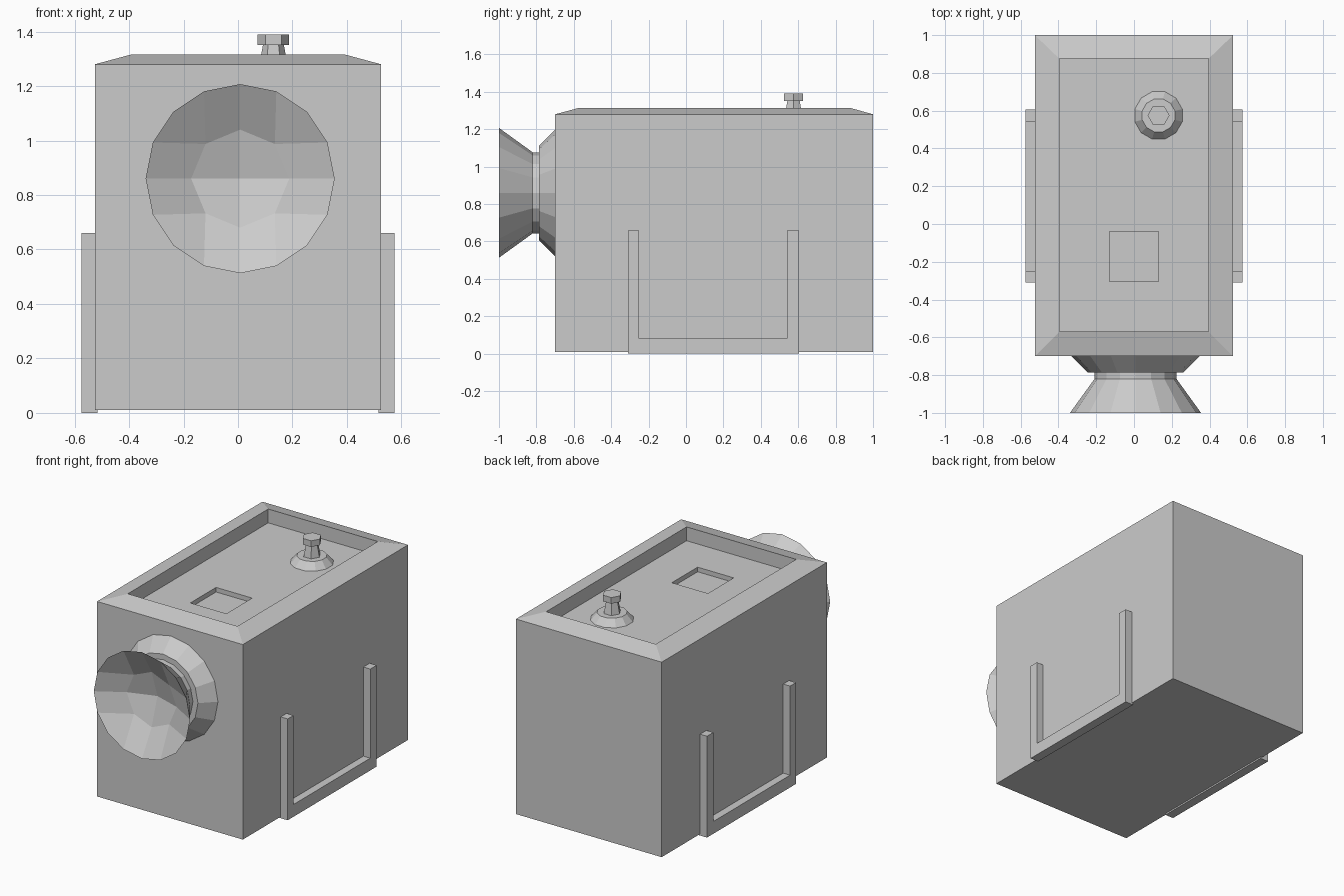
import bpy, bmesh, math

if "Cube" in bpy.data.objects:
    bpy.data.objects.remove(bpy.data.objects["Cube"])

grey = bpy.data.materials.new("plain grey")
grey.diffuse_color = (0.6, 0.6, 0.6, 1)
grey.use_nodes = True
grey.node_tree.nodes["Principled BSDF"].inputs["Base Color"].default_value = grey.diffuse_color


def finish(name, bm):
    bmesh.ops.recalc_face_normals(bm, faces=bm.faces)
    mesh = bpy.data.meshes.new(name)
    bm.to_mesh(mesh)
    bm.free()
    mesh.materials.append(grey)
    obj = bpy.data.objects.new(name, mesh)
    bpy.context.collection.objects.link(obj)
    return obj


def skin(bm, rings):
    """Join consecutive loops of equal length with quads."""
    for a, b in zip(rings, rings[1:]):
        n = len(a)
        for i in range(n):
            bm.faces.new((a[i], a[(i + 1) % n], b[(i + 1) % n], b[i]))


def lathe_up(name, x, y, profile, sides, turn=0.0):
    """Capped turned part standing on z; profile is (radius, z)."""
    bm = bmesh.new()
    ang = [math.tau * i / sides + turn for i in range(sides)]
    rings = [[bm.verts.new((x + r * math.cos(a), y + r * math.sin(a), z)) for a in ang]
             for r, z in profile]
    skin(bm, rings)
    bm.faces.new(rings[0])
    bm.faces.new(rings[-1])
    return finish(name, bm)


# Box body: stacked rectangles (x0, x1, y0, y1, z) up over the rim and into the recesses
levels = [(-0.525, 0.525, -0.70, 1.00, 0.01),
          (-0.525, 0.525, -0.70, 1.00, 1.28),
          (-0.395, 0.395, -0.57, 0.875, 1.315),
          (-0.395, 0.395, -0.57, 0.875, 1.225),
          (-0.13, 0.13, -0.305, -0.04, 1.225),
          (-0.13, 0.13, -0.305, -0.04, 1.195)]
bm = bmesh.new()
rings = [[bm.verts.new(p) for p in ((x0, y0, z), (x1, y0, z), (x1, y1, z), (x0, y1, z))]
         for x0, x1, y0, y1, z in levels]
skin(bm, rings)
bm.faces.new(rings[0])
bm.faces.new(rings[-1])
finish("box_body", bm)

# Horn on the front: flange, neck and bell turned around y
cx, cz = 0.008, 0.86
bm = bmesh.new()


def ring_point(r, y, a):
    return bm.verts.new((cx + r * math.cos(a), y, cz + r * math.sin(a)))


profile = [(0.338, -0.70), (0.253, -0.785), (0.217, -0.785), (0.217, -0.82), (0.347, -1.0)]
rings = [[ring_point(r, y, math.tau * i / 16) for i in range(16)] for r, y in profile]
skin(bm, rings)
bm.faces.new(rings[0])
# Hollow of the bell: quad grid dish inside the rim
rim = rings[-1]
inner = [ring_point(0.18, -0.90, math.tau * i / 8) for i in range(8)]
centre = bm.verts.new((cx, -0.84, cz))
for q in range(4):
    a, d, b = inner[2 * q], inner[2 * q + 1], inner[(2 * q + 2) % 8]
    r = [rim[(4 * q + k) % 16] for k in range(5)]
    bm.faces.new((centre, a, d, b))
    bm.faces.new((a, r[0], r[1], d))
    bm.faces.new((d, r[1], r[2], r[3]))
    bm.faces.new((d, r[3], r[4], b))
finish("front_horn", bm)

# Knob on the top: round foot, flared stem, six-sided head
kx, ky = 0.13, 0.575
lathe_up("knob_foot", kx, ky, [(0.13, 1.225), (0.09, 1.27)], 12, math.pi / 12)
lathe_up("knob_stem", kx, ky, [(0.055, 1.265), (0.038, 1.352)], 6)
lathe_up("knob_head", kx, ky, [(0.058, 1.35), (0.058, 1.39)], 6)

# U-shaped side brackets
outline = [(-0.31, 0.0), (0.605, 0.0), (0.605, 0.66), (0.54, 0.66),
           (0.54, 0.08), (-0.25, 0.08), (-0.25, 0.66), (-0.31, 0.66)]
for name, s in (("right_bracket", 1), ("left_bracket", -1)):
    bm = bmesh.new()
    rings = [[bm.verts.new((s * x, y, z)) for y, z in outline] for x in (0.515, 0.575)]
    skin(bm, rings)
    bm.faces.new(rings[0])
    bm.faces.new(rings[1])
    finish(name, bm)
